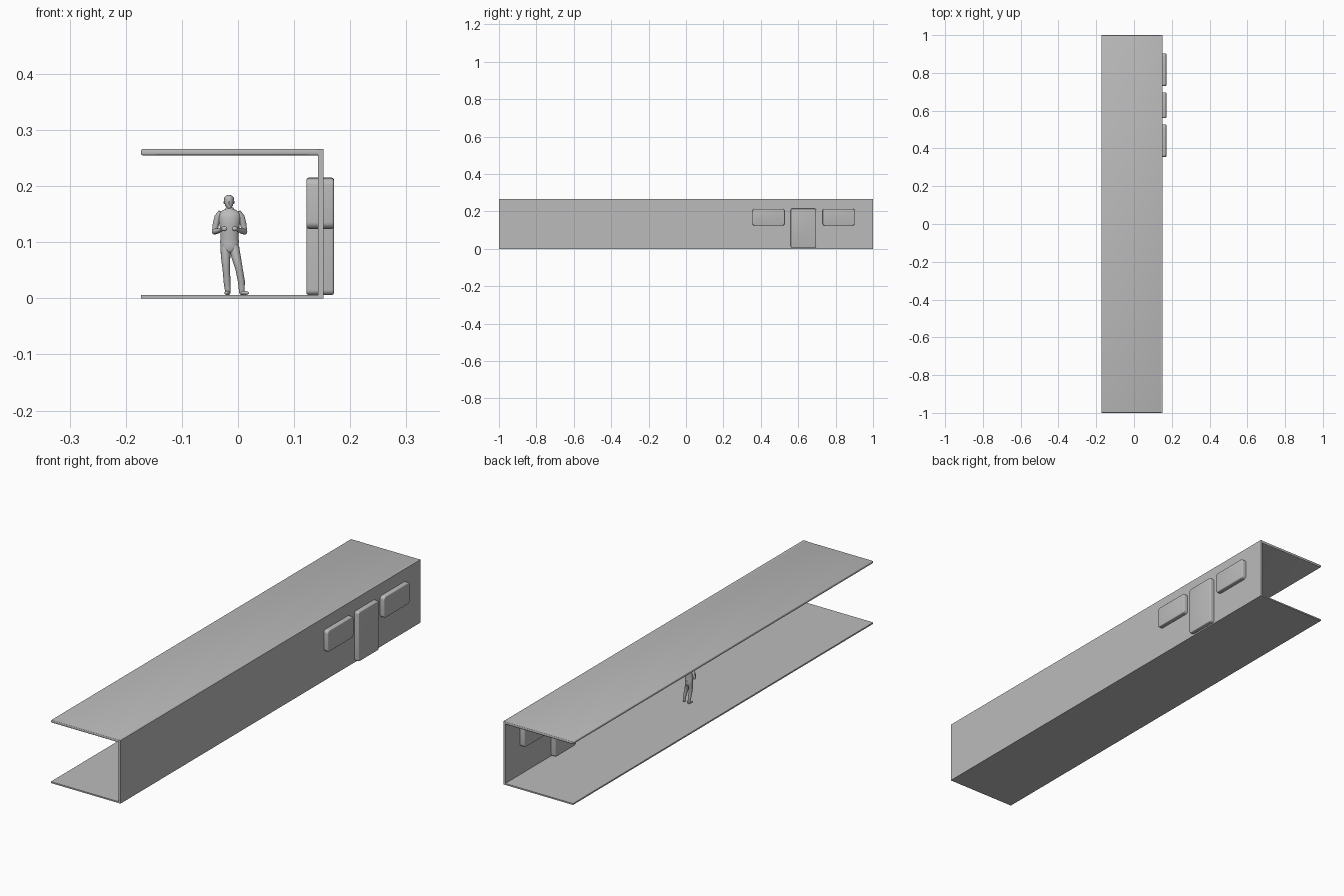
import bpy, bmesh, math
from mathutils import Vector

cube = bpy.data.objects.get("Cube")
if cube:
    bpy.data.objects.remove(cube, do_unlink=True)

grey = bpy.data.materials.new("plain_grey")
grey.use_nodes = True
GREY = (0.5, 0.5, 0.5, 1)
grey.diffuse_color = GREY
grey.node_tree.nodes["Principled BSDF"].inputs["Base Color"].default_value = GREY


def finish(name, bm, smooth=None):
    bmesh.ops.recalc_face_normals(bm, faces=bm.faces)
    mesh = bpy.data.meshes.new(name)
    bm.to_mesh(mesh)
    bm.free()
    mesh.materials.append(grey)
    obj = bpy.data.objects.new(name, mesh)
    bpy.context.collection.objects.link(obj)
    if smooth:
        bpy.ops.object.select_all(action='DESELECT')
        obj.select_set(True)
        bpy.context.view_layer.objects.active = obj
        bpy.ops.object.shade_smooth_by_angle(angle=math.radians(smooth))
    return obj


def box(name, xs, ys, zs, edge=0, corner=0):
    """Box from its limits; corner rounds the edges along x, edge softens the rest."""
    bm = bmesh.new()
    bmesh.ops.create_cube(bm, size=1)
    for v in bm.verts:
        v.co = [lo + (c + 0.5) * (hi - lo) for c, (lo, hi) in zip(v.co, (xs, ys, zs))]
    if corner:
        along_x = [e for e in bm.edges if abs(e.verts[0].co.x - e.verts[1].co.x) > 0.001]
        bmesh.ops.bevel(bm, geom=along_x, offset=corner, segments=5, profile=0.5, affect='EDGES')
        caps = [e for e in bm.edges if abs(e.verts[0].co.x - e.verts[1].co.x) < 0.001]
        bmesh.ops.bevel(bm, geom=caps, offset=edge, segments=3, profile=0.5, affect='EDGES')
    elif edge:
        bmesh.ops.bevel(bm, geom=bm.edges[:], offset=edge, segments=3, profile=0.5, affect='EDGES')
    return finish(name, bm, 35 if edge else None)


def loft(name, rings, sides=14, tilt=True):
    """Skin through elliptical rings (x, y, z, half width, half depth)."""
    bm = bmesh.new()
    pts = [Vector(r[:3]) for r in rings]
    loops = []
    for i, (p, r) in enumerate(zip(pts, rings)):
        tangent = pts[min(i + 1, len(pts) - 1)] - pts[max(i - 1, 0)]
        turn = Vector((0, 0, 1)).rotation_difference(tangent)
        loop = []
        for k in range(sides):
            a = math.tau * k / sides
            off = Vector((r[3] * math.cos(a), r[4] * math.sin(a), 0))
            loop.append(bm.verts.new(p + (turn @ off if tilt else off)))
        loops.append(loop)
    for a, b in zip(loops, loops[1:]):
        for k in range(sides):
            n = (k + 1) % sides
            bm.faces.new((a[k], a[n], b[n], b[k]))
    bm.faces.new(loops[0])
    bm.faces.new(loops[-1])
    return finish(name, bm, 50)


def ball(name, centre, size, turn=0):
    bm = bmesh.new()
    bmesh.ops.create_uvsphere(bm, u_segments=14, v_segments=10, radius=1)
    for v in bm.verts:
        x, y, z = (c * s for c, s in zip(v.co, size))
        v.co = Vector(centre) + Vector((x * math.cos(turn) - y * math.sin(turn),
                                        x * math.sin(turn) + y * math.cos(turn), z))
    return finish(name, bm, 60)


# Open-sided shell
box("floor", (-0.173, 0.15), (-1, 1), (0, 0.006))
box("side_wall", (0.143, 0.152), (-1, 1), (0, 0.266))
box("roof", (-0.173, 0.15), (-1, 1), (0.255, 0.266), edge=0.003)

# Door and windows, set through the wall
PANEL_X = (0.122, 0.171)
box("door", PANEL_X, (0.56, 0.696), (0.006, 0.215), 0.004, 0.009)
for label, y in (("front", 0.355), ("rear", 0.73)):
    box(label + "_window", PANEL_X, (y, y + 0.172), (0.124, 0.214), 0.004, 0.012)

# Standing figure: shirt, belt and head
loft("shirt", [(-0.015, 0.002, 0.100, 0.0165, 0.011), (-0.015, 0.001, 0.112, 0.016, 0.011),
               (-0.015, 0, 0.128, 0.0175, 0.012), (-0.015, 0, 0.143, 0.020, 0.0125),
               (-0.015, 0.001, 0.152, 0.019, 0.011), (-0.015, 0.002, 0.157, 0.012, 0.008),
               (-0.015, 0.002, 0.160, 0.006, 0.006)], 20, False)
loft("belt", [(-0.015, 0.002, 0.099, 0.0168, 0.0115), (-0.015, 0.002, 0.103, 0.0168, 0.0115)], 20, False)
loft("neck", [(-0.015, 0.002, 0.155, 0.0055, 0.0055), (-0.016, 0, 0.166, 0.005, 0.0055)])
loft("collar", [(-0.015, 0.001, 0.157, 0.0085, 0.008), (-0.015, 0.001, 0.162, 0.0065, 0.0065)])
loft("head", [(-0.016, -0.004, 0.1605, 0.003, 0.004), (-0.016, -0.002, 0.164, 0.0065, 0.008),
              (-0.016, -0.001, 0.171, 0.0082, 0.0098), (-0.016, 0, 0.177, 0.0085, 0.0105),
              (-0.016, 0, 0.1815, 0.007, 0.009), (-0.016, 0, 0.184, 0.003, 0.004)], 16, False)
ball("hair", (-0.016, 0.001, 0.1775), (0.0092, 0.0108, 0.0065))
ball("nose", (-0.016, -0.0105, 0.170), (0.0013, 0.0025, 0.0025))
for side, s in (("right", -1), ("left", 1)):
    ball(side + "_ear", (-0.016 + s * 0.0085, 0.001, 0.171), (0.0012, 0.002, 0.003))

# Trousers
loft("hips", [(-0.015, 0.002, 0.083, 0.012, 0.009), (-0.015, 0.002, 0.090, 0.0165, 0.012),
              (-0.015, 0.002, 0.101, 0.016, 0.011)], 18, False)
LEGS = {"right": [(-0.018, 0.006, 0.010), (-0.0195, 0.005, 0.030), (-0.021, 0, 0.052),
                  (-0.022, 0, 0.072), (-0.0225, 0.002, 0.092)],
        "left": [(0.007, 0.002, 0.010), (0.006, 0.002, 0.030), (0.002, -0.004, 0.052),
                 (-0.003, -0.002, 0.072), (-0.007, 0.002, 0.092)]}
WIDTHS = (0.0048, 0.0062, 0.0065, 0.0082, 0.009)
for side, path in LEGS.items():
    loft(side + "_leg", [(*p, w, w * 1.1) for p, w in zip(path, WIDTHS)])
    x, y, z = path[0]
    turn = 0.6 if side == "left" else -0.15
    ball(side + "_shoe", (x + math.sin(turn) * 0.007, y - 0.007, 0.0095), (0.0048, 0.0135, 0.0036), turn)
    ball(side + "_heel", (x, y, 0.0105), (0.005, 0.006, 0.0045))

# Bent arms with the hands held in front of the belly
for side, s in (("right", -1), ("left", 1)):
    def at(out, y, z, r):
        return (-0.015 + s * out, y, z, r, r)
    loft(side + "_upper_arm", [at(0.0265, 0.004, 0.119, 0.0048), at(0.0245, 0.004, 0.132, 0.0056),
                               at(0.0205, 0.002, 0.145, 0.0064), at(0.015, 0.001, 0.154, 0.005)])
    ball(side + "_elbow", at(0.0265, 0.003, 0.119, 0)[:3], (0.0052, 0.0055, 0.0055))
    loft(side + "_forearm", [at(0.0265, 0.003, 0.119, 0.005), at(0.021, -0.009, 0.120, 0.0046),
                             at(0.014, -0.019, 0.123, 0.0034)])
    ball(side + "_hand", at(0.0095, -0.022, 0.124, 0)[:3], (0.006, 0.0042, 0.0045), s * 0.6)
